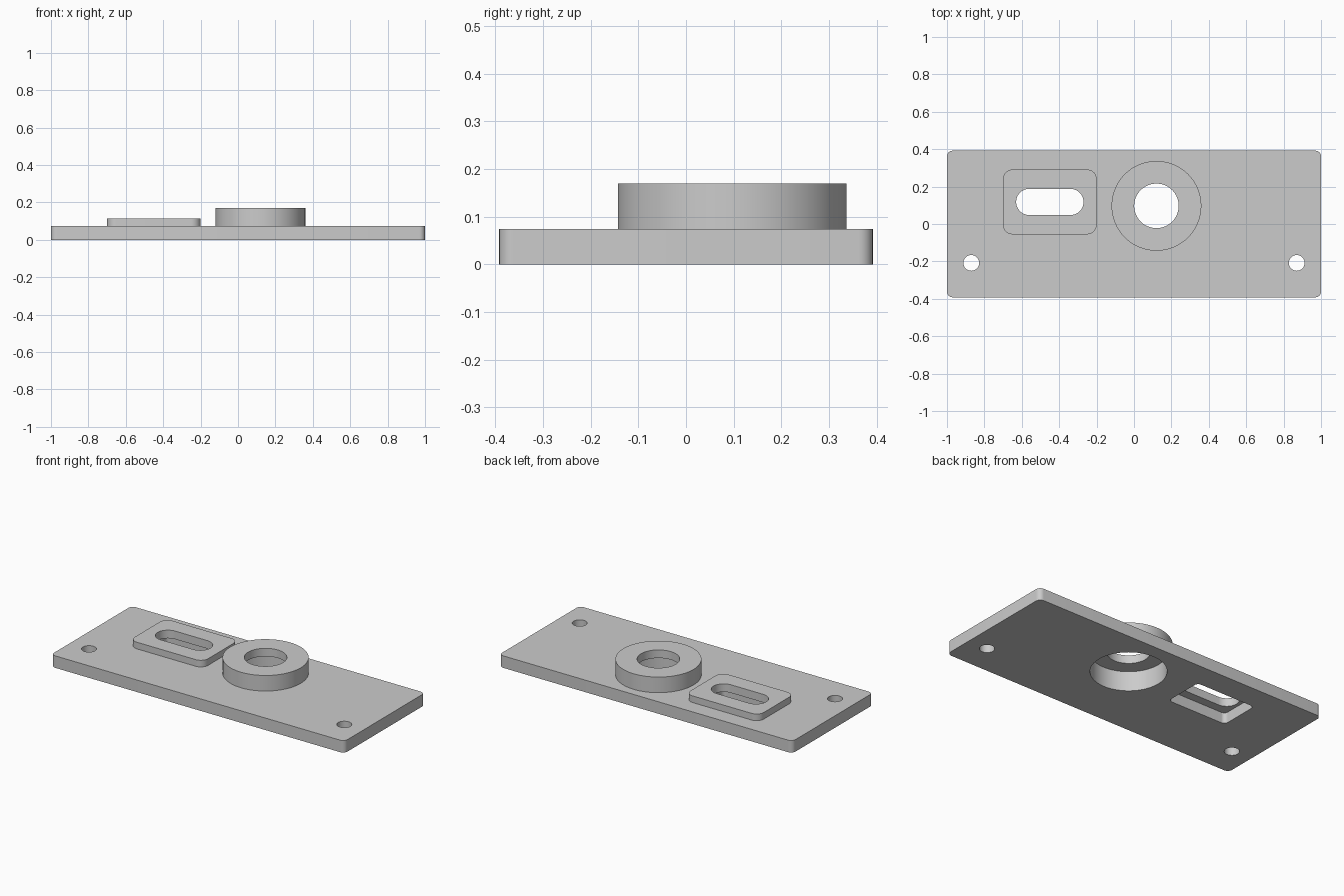
import bpy
import bmesh
from math import cos, sin, pi

cube = bpy.data.objects.get("Cube")
if cube:
    bpy.data.objects.remove(cube, do_unlink=True)

grey = bpy.data.materials.new("plain grey")
grey.use_nodes = True
grey.diffuse_color = (0.6, 0.6, 0.6, 1)
grey.node_tree.nodes["Principled BSDF"].inputs["Base Color"].default_value = (0.6, 0.6, 0.6, 1)


def rounded_prism(name, centre, half, radius, bottom, top, steps=16):
    """Upright prism over a rounded rectangle; a full radius gives a slot or a disc."""
    outline = []
    for k, (sx, sy) in enumerate([(1, 1), (-1, 1), (-1, -1), (1, -1)]):
        for i in range(steps + 1):
            a = (k + i / steps) * pi / 2
            outline.append((centre[0] + sx * (half[0] - radius) + radius * cos(a),
                            centre[1] + sy * (half[1] - radius) + radius * sin(a), bottom))
    bm = bmesh.new()
    bm.faces.new([bm.verts.new(p) for p in outline])
    bmesh.ops.remove_doubles(bm, verts=bm.verts, dist=1e-5)
    base = bm.faces[:]
    grown = bmesh.ops.extrude_face_region(bm, geom=base, use_keep_orig=True)
    for v in grown["geom"]:
        if isinstance(v, bmesh.types.BMVert):
            v.co.z = top
    bmesh.ops.recalc_face_normals(bm, faces=bm.faces)
    mesh = bpy.data.meshes.new(name)
    bm.to_mesh(mesh)
    bm.free()
    mesh.materials.append(grey)
    obj = bpy.data.objects.new(name, mesh)
    bpy.context.collection.objects.link(obj)
    return obj


def disc(name, centre, r, bottom, top):
    return rounded_prism(name, centre, (r, r), r, bottom, top, 20)


def combine(target, tool, operation):
    mod = target.modifiers.new(tool.name, "BOOLEAN")
    mod.operation, mod.solver, mod.object = operation, "EXACT", tool
    bpy.context.view_layer.objects.active = target
    bpy.ops.object.modifier_apply(modifier=mod.name)
    bpy.data.objects.remove(tool, do_unlink=True)


BOSS, PAD = (0.12, 0.097), (-0.45, 0.118)
LOW, HIGH = -0.1, 0.3

# Base plate with the raised pad and round boss
plate = rounded_prism("mounting_plate", (0, 0), (1, 0.392), 0.03, 0, 0.074, 8)
combine(plate, rounded_prism("slot_pad", PAD, (0.25, 0.173), 0.05, 0.03, 0.115), "UNION")
combine(plate, disc("round_boss", BOSS, 0.24, 0.03, 0.17), "UNION")

# Wide recesses cut from below
combine(plate, disc("boss_recess", BOSS, 0.21, LOW, 0.12), "DIFFERENCE")
combine(plate, rounded_prism("pad_recess", PAD, (0.2, 0.123), 0.025, LOW, 0.065), "DIFFERENCE")

# Through holes: bore, slot and two screw holes
combine(plate, disc("boss_bore", BOSS, 0.119, LOW, HIGH), "DIFFERENCE")
combine(plate, rounded_prism("pad_slot", PAD, (0.18, 0.07), 0.07, LOW, HIGH), "DIFFERENCE")
for side in (-1, 1):
    combine(plate, disc("screw_hole", (side * 0.87, -0.208), 0.042, LOW, HIGH), "DIFFERENCE")

# Smooth round walls, crisp edges
plate.select_set(True)
bpy.context.view_layer.objects.active = plate
bpy.ops.object.shade_smooth_by_angle(angle=pi / 6)
